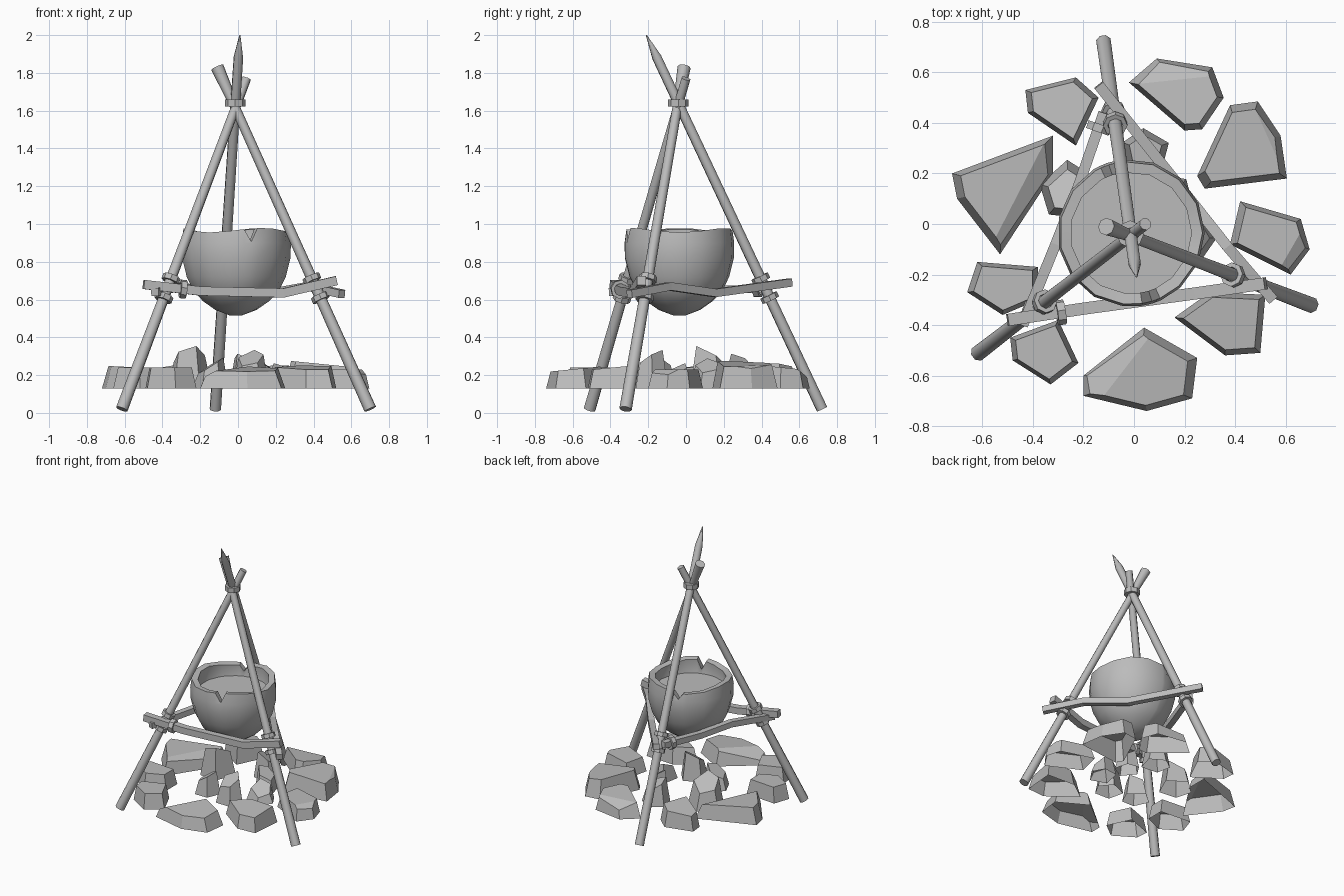
import bpy, bmesh
from math import radians, sin, cos, pi
from mathutils import Vector

cube = bpy.data.objects.get("Cube")
if cube:
    bpy.data.objects.remove(cube, do_unlink=True)

grey = bpy.data.materials.new("plain_grey")
grey.use_nodes = True
grey.diffuse_color = (0.5, 0.5, 0.5, 1)
grey.node_tree.nodes["Principled BSDF"].inputs["Base Color"].default_value = (0.5, 0.5, 0.5, 1)


def finish(bm, name, smooth=None):
    """Turn a bmesh into a named grey object, smooth below the given angle."""
    mesh = bpy.data.meshes.new(name)
    bm.to_mesh(mesh)
    bm.free()
    mesh.materials.append(grey)
    if smooth:
        mesh.shade_smooth()
        mesh.set_sharp_from_angle(angle=radians(smooth))
    obj = bpy.data.objects.new(name, mesh)
    bpy.context.collection.objects.link(obj)


def skin(bm, rings, closed=False):
    """Bridge equal rings of vertices, capping the ends unless closed."""
    n = len(rings[0])
    pairs = list(zip(rings, rings[1:]))
    if closed:
        pairs.append((rings[-1], rings[0]))
    for a, b in pairs:
        for i in range(n):
            j = (i + 1) % n
            bm.faces.new((a[i], a[j], b[j], b[i]))
    if not closed:
        bm.faces.new(rings[0])
        bm.faces.new(rings[-1])
    bmesh.ops.recalc_face_normals(bm, faces=bm.faces)


def stick(name, points, radii, sides, smooth=None):
    """Sweep a regular polygon along a path."""
    bm = bmesh.new()
    points = [Vector(p) for p in points]
    rings = []
    for k, p in enumerate(points):
        d = (points[min(k + 1, len(points) - 1)] - points[max(k - 1, 0)]).normalized()
        side = d.cross(Vector((0, 0, 1))).normalized()
        up = side.cross(d)
        angles = [(i + 0.5) * 2 * pi / sides for i in range(sides)]
        rings.append([bm.verts.new(p + radii[k] * (side * cos(a) + up * sin(a))) for a in angles])
    skin(bm, rings)
    finish(bm, name, smooth)


def tie(name, center, axis, radius, width, depth=0.018):
    """Rope band wrapped around an axis."""
    bm = bmesh.new()
    turn = Vector((0, 0, 1)).rotation_difference(Vector(axis))
    section = [(radius - depth, -width), (radius, -width), (radius, width), (radius - depth, width)]
    rings = []
    for i in range(8):
        a = i * pi / 4
        rings.append([bm.verts.new(Vector(center) + turn @ Vector((r * cos(a), r * sin(a), h)))
                      for r, h in section])
    skin(bm, rings, closed=True)
    finish(bm, name)


def stone(name, outline, top, tilt, inset, chip=None, base=0.13):
    """Hollow-bottomed rock with a sloping top and an optional chipped facet."""
    bm = bmesh.new()
    c = sum((Vector(p) for p in outline), Vector((0, 0))) / len(outline)
    low = [bm.verts.new((x, y, base)) for x, y in outline]
    high = []
    for p in outline:
        d = (Vector(p) - c) * inset
        high.append(bm.verts.new((c.x + d.x, c.y + d.y, top + d.dot(Vector(tilt)))))
    skin(bm, [low, high])
    if chip:
        a, reach = radians(chip[0]), chip[1]
        out = Vector((cos(a), sin(a), 0))
        cut = bmesh.ops.bisect_plane(
            bm, geom=bm.verts[:] + bm.edges[:] + bm.faces[:], clear_outer=True,
            plane_co=Vector((c.x, c.y, top)) + out * reach, plane_no=out * 0.5 + Vector((0, 0, 0.85)))
        edges = [e for e in cut["geom_cut"] if isinstance(e, bmesh.types.BMEdge)]
        bmesh.ops.edgeloop_fill(bm, edges=edges)
        bmesh.ops.recalc_face_normals(bm, faces=bm.faces)
    # Open the underside
    floor = [f for f in bm.faces if all(v.co.z < base + 0.001 for v in f.verts)]
    bmesh.ops.delete(bm, geom=floor, context="FACES_ONLY")
    finish(bm, name)


# Tripod poles, each lashed at two heights
poles = {
    "back": ((-0.12, 0.72, 0.02), (0.01, -0.21, 2.0), (0.031, 0.028, 0.026, 0.003)),
    "left": ((0.70, -0.32, 0.02), (-0.11, -0.01, 1.83), (0.033, 0.027, 0.025, 0.035)),
    "right": ((-0.615, -0.51, 0.02), (0.045, 0.0, 1.77), (0.033, 0.027, 0.025, 0.025)),
}
for side, (foot, tip, radii) in poles.items():
    foot, tip = Vector(foot), Vector(tip)
    stops = (0, 0.5, 0.94, 1) if side == "back" else (0, 0.5, 0.9, 1)
    stick(side + "_pole", [foot.lerp(tip, t) for t in stops], radii, 8, 60)
    for label, z in (("lower", 0.61), ("upper", 0.71)):
        t = (z - foot.z) / (tip.z - foot.z)
        tie(f"{side}_{label}_tie", foot.lerp(tip, t), tip - foot, 0.048, 0.015)
tie("top_tie", (-0.015, -0.04, 1.64), (0, 0, 1), 0.054, 0.018, 0.03)

# Crooked cross bars
stick("front_bar", [(-0.5, -0.38, 0.68), (-0.2, -0.335, 0.645),
                    (0.24, -0.275, 0.635), (0.52, -0.235, 0.70)], [0.034] * 4, 4)
stick("left_bar", [(0.55, -0.30, 0.63), (0.37, -0.09, 0.67),
                   (0.18, 0.15, 0.635), (-0.14, 0.55, 0.69)], [0.03] * 4, 4)
stick("right_bar", [(-0.44, -0.40, 0.64), (-0.31, -0.08, 0.67),
                    (-0.22, 0.15, 0.65), (-0.12, 0.44, 0.66)], [0.03] * 4, 4)
tie("front_bar_tie", (-0.29, -0.35, 0.655), (1, 0.15, -0.1), 0.05, 0.016)
tie("right_bar_tie", (-0.14, 0.38, 0.66), (0.35, 1, 0), 0.05, 0.016)

# Pot: lathed shell with a wavy, chipped rim
chips = {287: 0.07, 108: 0.045}
degrees = [a for a in range(0, 360, 24) if all(abs(a - c) > 9 for c in chips)]
for c in chips:
    degrees += [c - 8, c, c + 7]
degrees.sort()
shell = [(0.03, 0.515), (0.11, 0.545), (0.175, 0.59), (0.225, 0.64), (0.265, 0.72),
         (0.29, 0.82), (0.292, 0.9), (0.283, 0.967), (0.24, 0.962), (0.245, 0.86), (0.2, 0.75)]
bm = bmesh.new()
rings = []
for r, z in shell:
    ring = []
    for a in degrees:
        rim = z
        if z > 0.95:
            rim += 0.012 * cos(radians(3 * (a - 180))) - chips.get(a, 0)
        ring.append(bm.verts.new((-0.012 + r * cos(radians(a)), -0.035 + r * sin(radians(a)), rim)))
    rings.append(ring)
skin(bm, rings)
finish(bm, "pot", 40)

# Stew surface
bm = bmesh.new()
bmesh.ops.create_circle(bm, cap_ends=True, segments=16, radius=0.246)
bmesh.ops.translate(bm, verts=bm.verts, vec=(-0.012, -0.035, 0.87))
finish(bm, "stew")

# Outer ring of stones: outline, height, slope of the top, chipped side
outer = {
    "back_stone": ([(0.09, 0.655), (0.31, 0.62), (0.355, 0.5), (0.27, 0.375), (0.2, 0.37), (-0.02, 0.56)], 0.24, (0, -0.1), (95, 0.05)),
    "back_left_stone": ([(0.38, 0.47), (0.49, 0.485), (0.58, 0.35), (0.605, 0.18), (0.28, 0.14), (0.25, 0.19)], 0.26, (-0.1, 0), (20, 0.09)),
    "left_stone": ([(0.42, 0.09), (0.66, 0.02), (0.695, -0.1), (0.62, -0.2), (0.38, -0.08)], 0.23, (0, 0), (-30, 0.08)),
    "front_left_stone": ([(0.16, -0.37), (0.3, -0.27), (0.52, -0.28), (0.5, -0.51), (0.36, -0.52)], 0.24, (0, 0.1), None),
    "front_stone": ([(-0.2, -0.6), (0.04, -0.41), (0.25, -0.53), (0.23, -0.69), (0.05, -0.74), (-0.2, -0.68)], 0.23, (0, 0.1), (150, 0.08)),
    "front_right_stone": ([(-0.49, -0.45), (-0.3, -0.38), (-0.22, -0.55), (-0.33, -0.635), (-0.48, -0.54)], 0.24, (0, 0), None),
    "right_stone": ([(-0.66, -0.27), (-0.62, -0.15), (-0.38, -0.17), (-0.38, -0.3), (-0.52, -0.36)], 0.24, (0, 0), None),
    "far_right_stone": ([(-0.72, 0.2), (-0.32, 0.35), (-0.32, 0.2), (-0.53, -0.12), (-0.7, 0.1)], 0.24, (-0.05, 0), (-25, 0.06)),
    "back_right_stone": ([(-0.43, 0.53), (-0.23, 0.58), (-0.14, 0.5), (-0.23, 0.31), (-0.42, 0.44)], 0.25, (0.1, -0.1), None),
}
for name, (outline, top, tilt, chip) in outer.items():
    stone(name, outline, top, tilt, 0.83, chip)

# Inner ring of upright wedge stones: direction, distance, height, size
inner = [(80, 0.29, 0.27, 1), (152, 0.29, 0.3, 1.25), (225, 0.21, 0.25, 1),
         (288, 0.2, 0.29, 1), (345, 0.24, 0.22, 1), (35, 0.19, 0.25, 0.9)]
for i, (deg, reach, top, size) in enumerate(inner):
    a = radians(deg)
    out, side = Vector((cos(a), sin(a))), Vector((-sin(a), cos(a)))
    shape = [(0.09, 0.03), (0.02, 0.1), (-0.08, 0.06), (-0.07, -0.07), (0.05, -0.08)]
    outline = [out * (reach + u * size) + side * v * size for u, v in shape]
    stone(f"inner_stone_{i + 1}", outline, top, -out * 0.5 + side * 0.4, 0.7)
